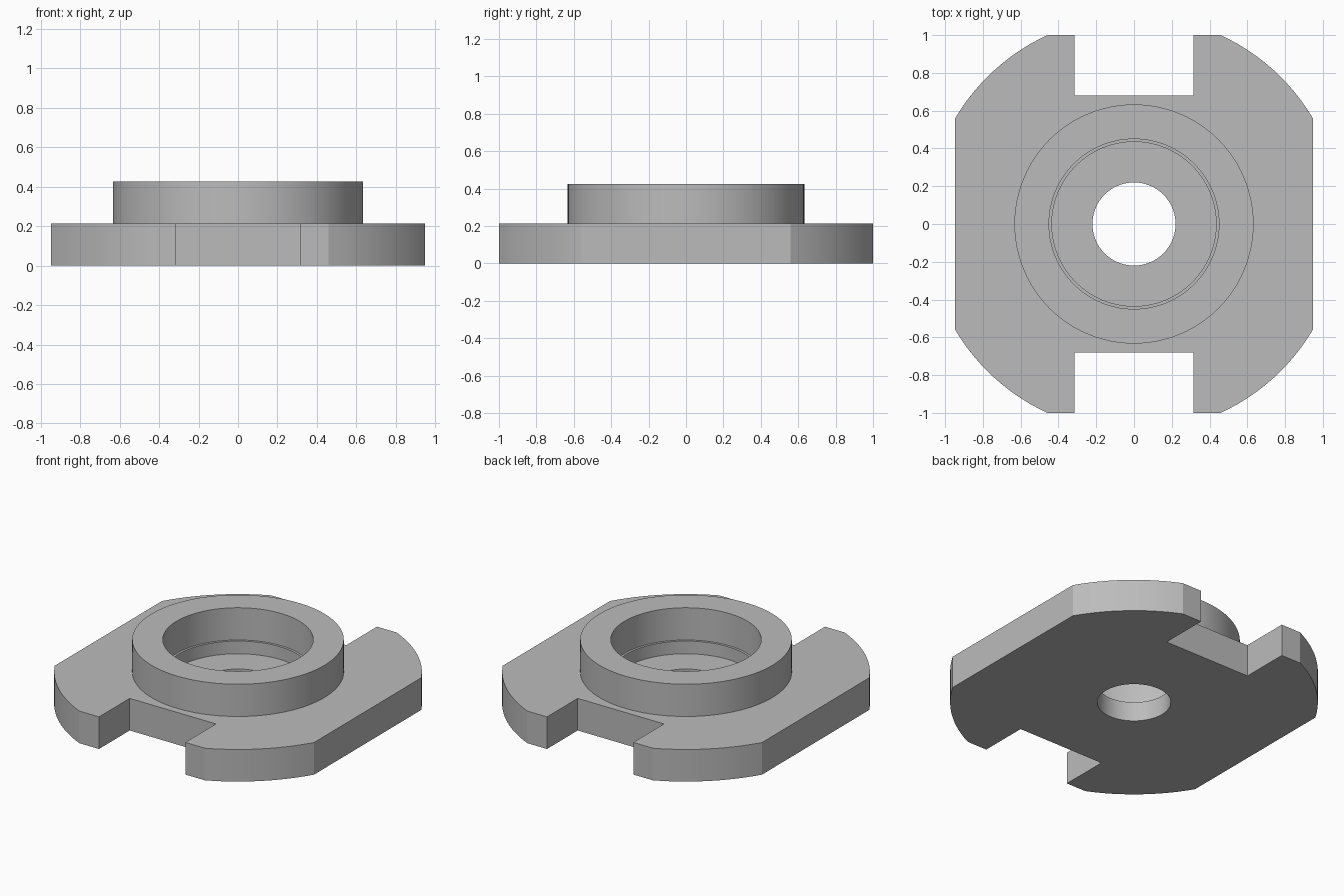
import bpy, bmesh, math

if "Cube" in bpy.data.objects:
    bpy.data.objects.remove(bpy.data.objects["Cube"])

PLATE_TOP, COLLAR_TOP, FLOOR = 0.212, 0.425, 0.128
HALF_X, HALF_Y, ROUND_R = 0.947, 1.0, 1.1
SLOT_X, SLOT_Y = 0.315, 0.68

grey = bpy.data.materials.new("plain grey")
grey.diffuse_color = (0.5, 0.5, 0.5, 1)
grey.use_nodes = True
grey.node_tree.nodes["Principled BSDF"].inputs["Base Color"].default_value = grey.diffuse_color


def prism(name, outline, z0, z1):
    """Extrude a closed counter-clockwise outline from z0 to z1."""
    bm = bmesh.new()
    face = bm.faces.new([bm.verts.new((x, y, z0)) for x, y in outline])
    top = bmesh.ops.extrude_face_region(bm, geom=[face])["geom"]
    bmesh.ops.translate(bm, vec=(0, 0, z1 - z0),
                        verts=[v for v in top if isinstance(v, bmesh.types.BMVert)])
    bmesh.ops.recalc_face_normals(bm, faces=bm.faces)
    mesh = bpy.data.meshes.new(name)
    bm.to_mesh(mesh)
    bm.free()
    mesh.materials.append(grey)
    ob = bpy.data.objects.new(name, mesh)
    bpy.context.collection.objects.link(ob)
    return ob


def circle(r, n=96):
    return [(r * math.cos(2 * math.pi * i / n), r * math.sin(2 * math.pi * i / n))
            for i in range(n)]


def combine(target, tool, operation):
    """Apply a boolean and remove the tool."""
    mod = target.modifiers.new("bool", 'BOOLEAN')
    mod.operation, mod.object, mod.solver = operation, tool, 'EXACT'
    bpy.context.view_layer.objects.active = target
    bpy.ops.object.modifier_apply(modifier=mod.name)
    bpy.data.objects.remove(tool)


# Plate outline: one quarter (flat side, arc, flat end, slot), mirrored round
a0, a1 = math.acos(HALF_X / ROUND_R), math.asin(HALF_Y / ROUND_R)
quarter = [(ROUND_R * math.cos(a0 + (a1 - a0) * i / 12),
            ROUND_R * math.sin(a0 + (a1 - a0) * i / 12)) for i in range(13)]
quarter += [(SLOT_X, HALF_Y), (SLOT_X, SLOT_Y)]
half = quarter + [(-x, y) for x, y in reversed(quarter)]
outline = half + [(-x, -y) for x, y in half]
flange = prism("slotted_flange", outline, 0, PLATE_TOP)

# Raised collar, sunk slightly into the plate before merging
combine(flange, prism("collar", circle(0.633), 0.1, COLLAR_TOP), 'UNION')

# Stepped bore: wide bore, slightly narrower recess, through hole
for r, z in ((0.45, PLATE_TOP), (0.435, FLOOR), (0.22, -0.1)):
    combine(flange, prism("bore_cutter", circle(r), z, 0.6), 'DIFFERENCE')

# Smooth round walls, sharp edges
flange.select_set(True)
bpy.context.view_layer.objects.active = flange
bpy.ops.object.shade_smooth_by_angle(angle=math.radians(20))
